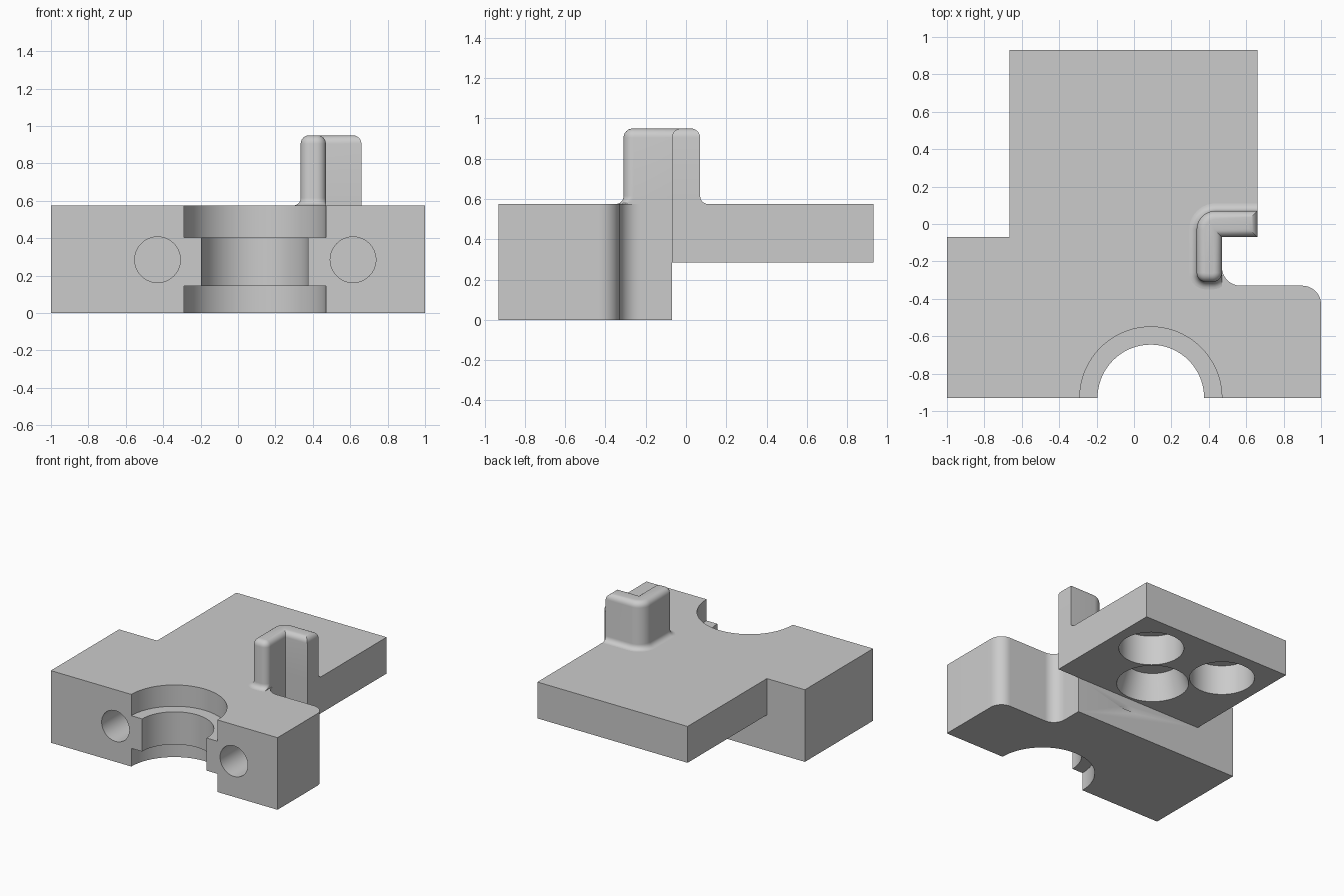
import bpy, bmesh
from math import sin, cos, pi, radians

cube = bpy.data.objects.get("Cube")
if cube:
    bpy.data.objects.remove(cube, do_unlink=True)

grey = bpy.data.materials.new("light_grey")
grey.use_nodes = True
COLOUR = (0.6, 0.6, 0.6, 1)
grey.diffuse_color = COLOUR
grey.node_tree.nodes["Principled BSDF"].inputs["Base Color"].default_value = COLOUR

TOP = 0.575      # top of the body
UNDER = 0.285    # underside of the rear plate
REAR = -0.07     # where the thick block meets the plate


def arc(cx, cy, r, a0, a1, n=12):
    angles = [radians(a0 + (a1 - a0) * i / n) for i in range(n + 1)]
    return [(cx + r * cos(a), cy + r * sin(a)) for a in angles]


def loft(name, rings, cap_bottom=True):
    """Skin a list of (outline, z) rings and cap the ends."""
    bm = bmesh.new()
    layers = [[bm.verts.new((x, y, z)) for x, y in pts] for pts, z in rings]
    n = len(layers[0])
    for low, high in zip(layers, layers[1:]):
        for i in range(n):
            j = (i + 1) % n
            bm.faces.new((low[i], low[j], high[j], high[i]))
    bm.faces.new(layers[-1])
    if cap_bottom:
        bm.faces.new(layers[0][::-1])
    mesh = bpy.data.meshes.new(name)
    bm.to_mesh(mesh)
    bm.free()
    mesh.materials.append(grey)
    ob = bpy.data.objects.new(name, mesh)
    bpy.context.collection.objects.link(ob)
    return ob


def activate(ob):
    bpy.ops.object.select_all(action='DESELECT')
    ob.select_set(True)
    bpy.context.view_layer.objects.active = ob


def cut(target, cutter):
    cutter.hide_render = True
    mod = target.modifiers.new("cut", 'BOOLEAN')
    mod.operation = 'DIFFERENCE'
    mod.solver = 'EXACT'
    mod.object = cutter
    activate(target)
    bpy.ops.object.modifier_apply(modifier=mod.name)
    bpy.data.objects.remove(cutter, do_unlink=True)


def cone(name, x, y, z0, z1, r0, r1):
    return loft(name, [(arc(x, y, r, 0, 355, 71), z) for r, z in ((r0, z0), (r1, z1))])


# Body: block and rear plate in one outline, with the rounded side notch
outline = [(-1, -0.93), (1, -0.93)]
outline += arc(0.9, -0.43, 0.1, 0, 90)
outline += arc(0.57, -0.23, 0.1, 270, 180)
outline += [(0.47, REAR), (0.66, REAR), (0.66, 0.93),
            (-0.665, 0.93), (-0.665, REAR), (-1, REAR)]
body = loft("body", [(outline, 0), (outline, TOP)])

# Relief beneath the rear plate
relief = [(-2, REAR), (2, REAR), (2, 2), (-2, 2)]
cut(body, loft("relief_cutter", [(relief, -1), (relief, UNDER)]))

# Half-round stepped bore in the front
for r, z0, z1 in ((0.285, -0.2, 0.8), (0.38, 0.405, 0.8), (0.38, -0.2, 0.145)):
    cut(body, cone("bore_cutter", 0.09, -0.93, z0, z1, r, r))

# Blind holes in the front face
for x in (-0.43, 0.615):
    hole = cone("front_hole_cutter", 0, 0, -0.4, 0.4, 0.122, 0.122)
    hole.rotation_euler.x = pi / 2
    hole.location = (x, -0.93, UNDER)
    cut(body, hole)

# Pockets under the plate: two straight, one tapered
for x in (-0.336, 0.336):
    cut(body, cone("pocket_cutter", x, 0.597, 0.2, UNDER + 0.24, 0.237, 0.237))
cut(body, cone("taper_cutter", 0, 0.212, UNDER - 0.1, UNDER + 0.2, 0.294, 0.2))


# Upright: L-shaped post with flared foot and rounded top
def post_outline(off):
    o = min(off, 0)
    small = max(0.05 + off, 0.005)
    front = arc(0.385, -0.26, small, 180, 270, 8) + arc(0.42, -0.26, small, 270, 360, 8)
    pts = [(min(x, 0.47 + o), y) for x, y in front]
    pts += [(0.47 + o, REAR - o), (0.66 + o, REAR - o), (0.66 + o, 0.07 + off)]
    return pts + arc(0.435, -0.03, 0.1 + off, 90, 180, 10)


FOOT, CROWN, HEIGHT, STEPS = 0.04, 0.045, 0.95, 6
rings = []
for i in range(STEPS + 1):
    a = pi / 2 * i / STEPS
    rings.append((post_outline(FOOT * (1 - sin(a))), TOP + FOOT * (1 - cos(a))))
for i in range(STEPS + 1):
    a = pi / 2 * i / STEPS
    rings.append((post_outline(-CROWN * (1 - cos(a))), HEIGHT - CROWN * (1 - sin(a))))
post = loft("upright_post", rings, cap_bottom=False)

for ob in (body, post):
    activate(ob)
    bpy.ops.object.shade_smooth_by_angle(angle=radians(30))
